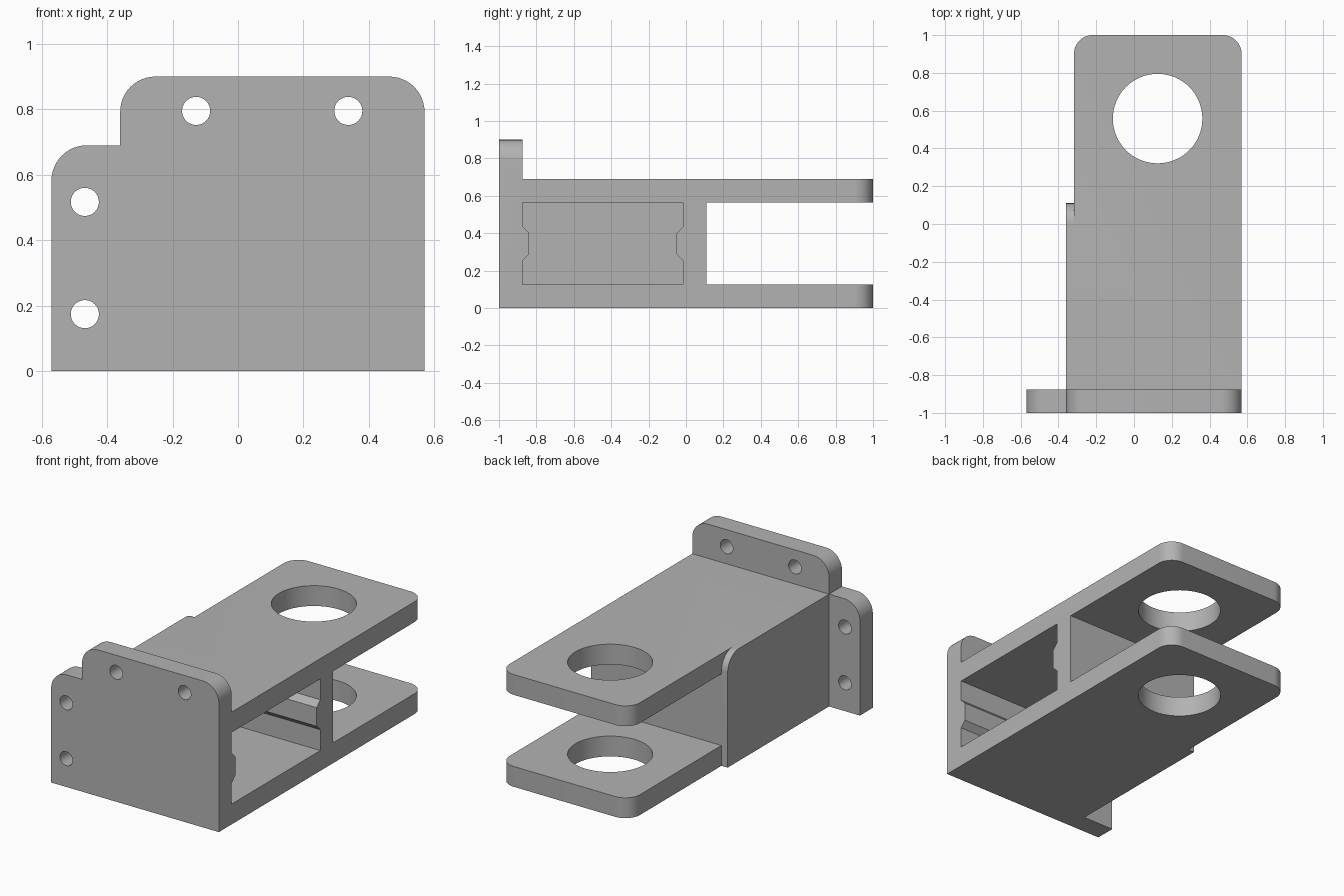
import bpy, bmesh, math
from mathutils import Matrix

if "Cube" in bpy.data.objects:
    bpy.data.objects.remove(bpy.data.objects["Cube"])

T = 0.125                       # plate thickness
R = 0.108                       # outer corner radius
grey = bpy.data.materials.new("plain grey")
grey.diffuse_color = (0.45, 0.45, 0.45, 1)
grey.use_nodes = True
grey.node_tree.nodes["Principled BSDF"].inputs["Base Color"].default_value = grey.diffuse_color


def outline(corners):
    """Counter-clockwise corners (u, v, radius); radius 0 stays sharp, convex right angles only."""
    pts, n = [], len(corners)
    for i, (u, v, r) in enumerate(corners):
        if r == 0:
            pts.append((u, v))
            continue
        pu, pv = corners[i - 1][:2]
        nu, nv = corners[(i + 1) % n][:2]
        a, b = math.hypot(pu - u, pv - v), math.hypot(nu - u, nv - v)
        d1, d2 = ((pu - u) / a, (pv - v) / a), ((nu - u) / b, (nv - v) / b)
        for k in range(13):
            t = math.pi / 2 * k / 12
            c, s = r * (1 - math.sin(t)), r * (1 - math.cos(t))
            pts.append((u + d1[0] * c + d2[0] * s, v + d1[1] * c + d2[1] * s))
    return pts


def circle(u, v, r, n=64):
    return [(u + r * math.cos(2 * math.pi * i / n), v + r * math.sin(2 * math.pi * i / n))
            for i in range(n)]


# local (u, v, w) to world, for profiles drawn in the xy, xz and yz planes
PLANES = {
    "xy": Matrix(((1, 0, 0, 0), (0, 1, 0, 0), (0, 0, 1, 0), (0, 0, 0, 1))),
    "xz": Matrix(((1, 0, 0, 0), (0, 0, 1, 0), (0, 1, 0, 0), (0, 0, 0, 1))),
    "yz": Matrix(((0, 0, 1, 0), (1, 0, 0, 0), (0, 1, 0, 0), (0, 0, 0, 1))),
}


def slab(name, plane, loops, lo, hi):
    """Extrude a profile (first loop outer, the rest holes) from lo to hi along the plane normal."""
    cu = bpy.data.curves.new(name, 'CURVE')
    cu.dimensions, cu.fill_mode = '2D', 'BOTH'
    cu.extrude = (hi - lo) / 2
    for pts in loops:
        sp = cu.splines.new('POLY')
        sp.points.add(len(pts) - 1)
        for p, (u, v) in zip(sp.points, pts):
            p.co = (u, v, 0, 1)
        sp.use_cyclic_u = True
    tmp = bpy.data.objects.new(name, cu)
    bpy.context.collection.objects.link(tmp)
    bpy.context.view_layer.update()
    me = bpy.data.meshes.new_from_object(tmp.evaluated_get(bpy.context.evaluated_depsgraph_get()))
    bpy.data.objects.remove(tmp)
    bm = bmesh.new()
    bm.from_mesh(me)
    bmesh.ops.remove_doubles(bm, verts=bm.verts, dist=1e-5)
    bmesh.ops.translate(bm, verts=bm.verts, vec=(0, 0, (lo + hi) / 2))
    bmesh.ops.transform(bm, matrix=PLANES[plane], verts=bm.verts)
    bmesh.ops.recalc_face_normals(bm, faces=bm.faces)
    bm.to_mesh(me)
    bm.free()
    me.materials.clear()
    me.materials.append(grey)
    me.name = name
    ob = bpy.data.objects.new(name, me)
    bpy.context.collection.objects.link(ob)
    return ob


# mounting flange with four screw holes
flange = slab("mounting_flange", "xz", [
    outline([(-0.57, 0, 0), (0.57, 0, 0), (0.57, 0.9, R), (-0.36, 0.9, R),
             (-0.36, 0.69, 0), (-0.57, 0.69, R)]),
    *[circle(x, z, 0.043, 32) for x, z in
      ((-0.128, 0.795), (0.337, 0.795), (-0.468, 0.517), (-0.468, 0.174))]], -1, -1 + T)

# two arms with large round holes
arm = [outline([(-0.318, -1 + T, 0), (0.57, -1 + T, 0), (0.57, 1, 0.1), (-0.318, 1, 0.1)]),
       circle(0.125, 0.558, 0.237)]
slab("lower_arm", "xy", arm, 0, T)
slab("upper_arm", "xy", arm, 0.565, 0.69)

# side wall with one rounded top corner
slab("side_wall", "yz", [outline([(-1 + T, 0, 0), (0.11, 0, 0), (0.11, 0.69, R), (-1 + T, 0.69, 0)])],
     -0.36, -0.318)
slab("side_wall_lining", "yz", [[(-1 + T, T), (-0.015, T), (-0.015, 0.565), (-1 + T, 0.565)]],
     -0.318, -0.235)

# cross wall between the arms, with a raised rib facing the pocket
slab("cross_wall", "yz", [[(-0.015, T), (0.11, T), (0.11, 0.565), (-0.015, 0.565), (-0.015, 0.437),
                           (-0.05, 0.402), (-0.05, 0.288), (-0.015, 0.253)]], -0.318, 0.57)

# matching rib on the back of the flange
slab("flange_rib", "yz", [[(-0.875, 0.253), (-0.84, 0.288), (-0.84, 0.402), (-0.875, 0.437)]],
     -0.235, 0.57)

# weld the parts into one bracket
parts = [o for o in bpy.context.collection.objects if o is not flange]
for p in parts:
    m = flange.modifiers.new("weld_" + p.name, 'BOOLEAN')
    m.operation, m.solver, m.object = 'UNION', 'EXACT', p
bpy.context.view_layer.update()
body = bpy.data.meshes.new_from_object(
    flange.evaluated_get(bpy.context.evaluated_depsgraph_get()))
flange.modifiers.clear()
flange.data = body
flange.name = body.name = "bracket"
for p in parts:
    bpy.data.objects.remove(p)

# merge flat faces and smooth the round ones
bm = bmesh.new()
bm.from_mesh(body)
bmesh.ops.remove_doubles(bm, verts=bm.verts, dist=1e-4)
bmesh.ops.dissolve_limit(bm, angle_limit=math.radians(0.5), verts=bm.verts, edges=bm.edges)
bm.to_mesh(body)
bm.free()
bpy.context.view_layer.objects.active = flange
flange.select_set(True)
bpy.ops.object.shade_smooth_by_angle(angle=math.radians(30))
